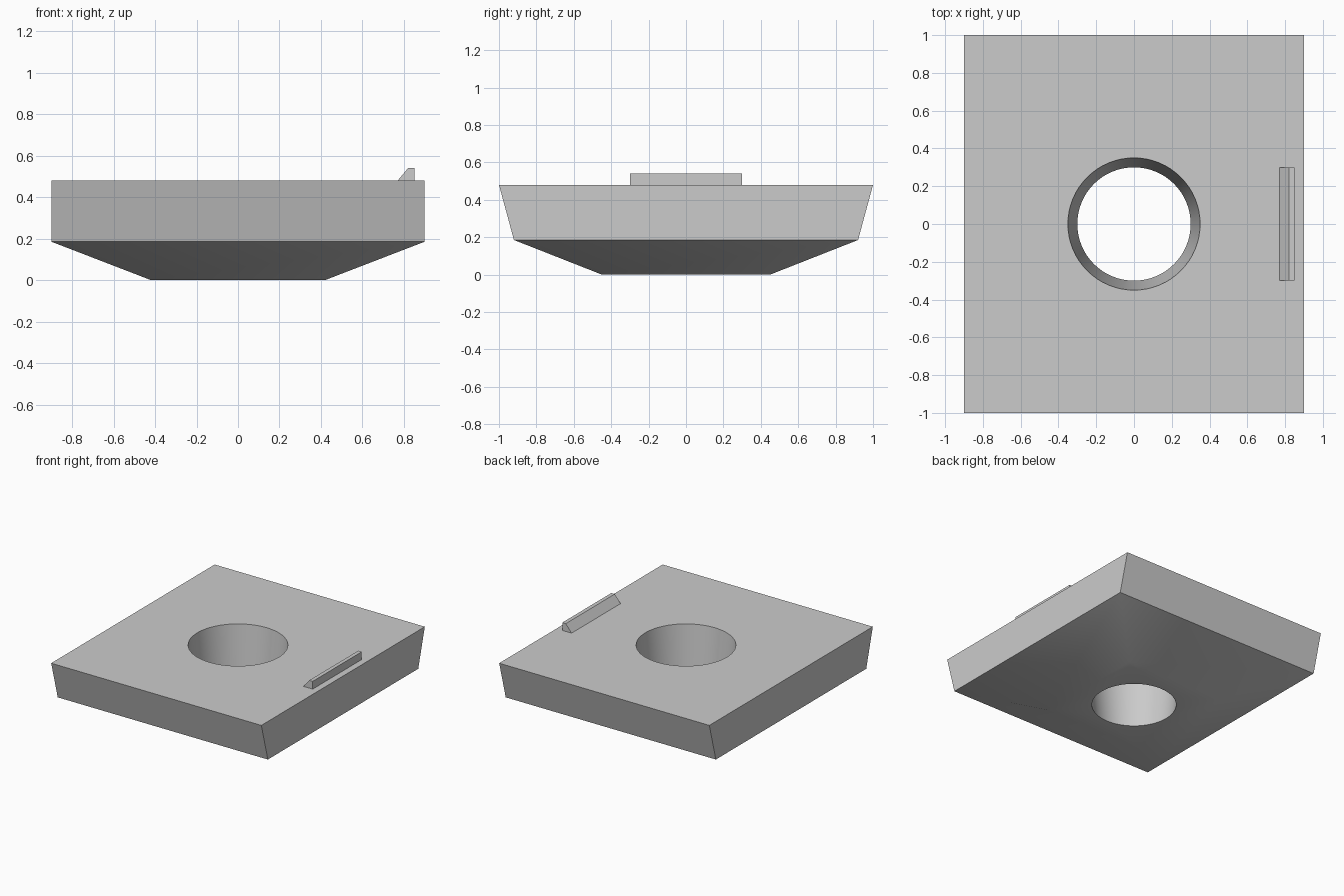
import bpy, bmesh, math

cube = bpy.data.objects.get("Cube")
if cube:
    bpy.data.objects.remove(cube, do_unlink=True)

grey = bpy.data.materials.new("plain_grey")
grey.use_nodes = True
grey.diffuse_color = (0.6, 0.6, 0.6, 1)
grey.node_tree.nodes["Principled BSDF"].inputs["Base Color"].default_value = (0.6, 0.6, 0.6, 1)

SEGMENTS = 64


def finish(name, bm):
    bmesh.ops.recalc_face_normals(bm, faces=bm.faces)
    mesh = bpy.data.meshes.new(name)
    bm.to_mesh(mesh)
    bm.free()
    mesh.materials.append(grey)
    obj = bpy.data.objects.new(name, mesh)
    bpy.context.collection.objects.link(obj)
    return obj


def bridge(bm, a, b):
    for i in range(len(a)):
        j = (i + 1) % len(a)
        bm.faces.new((a[i], a[j], b[j], b[i]))


# Body: rectangular rings stacked from the underside to the top
bm = bmesh.new()
rings = []
for hx, hy, z in [(0.42, 0.45, 0), (0.9, 0.92, 0.185), (0.9, 1.0, 0.48)]:
    rings.append([bm.verts.new((sx * hx, sy * hy, z))
                  for sx, sy in [(-1, -1), (1, -1), (1, 1), (-1, 1)]])
for low, high in zip(rings, rings[1:]):
    bridge(bm, low, high)
bm.faces.new(rings[0])
bm.faces.new(rings[-1])
body = finish("insert_body", bm)

# Tapered hole cutter, extended along its taper past both faces
bm = bmesh.new()
taper = 0.05 / 0.48
bmesh.ops.create_cone(bm, cap_ends=True, segments=SEGMENTS,
                      radius1=0.3 - 0.1 * taper, radius2=0.35 + 0.1 * taper, depth=0.68)
bmesh.ops.translate(bm, verts=bm.verts, vec=(0, 0, 0.24))
cutter = finish("hole_cutter", bm)
cutter.hide_render = True
cutter.hide_set(True)

cut = body.modifiers.new("centre_hole", 'BOOLEAN')
cut.operation = 'DIFFERENCE'
cut.solver = 'EXACT'
cut.object = cutter

# Bake the hole, then discard the cutter
bpy.context.view_layer.update()
graph = bpy.context.evaluated_depsgraph_get()
body_mesh = bpy.data.meshes.new_from_object(body.evaluated_get(graph))
body.modifiers.clear()
body.data = body_mesh
bpy.data.objects.remove(cutter, do_unlink=True)

# Raised wedge on the top face
bm = bmesh.new()
profile = [(0.77, 0.48), (0.82, 0.54), (0.85, 0.54), (0.85, 0.48)]
ends = [[bm.verts.new((x, y, z)) for x, z in profile] for y in (-0.3, 0.3)]
bridge(bm, *ends)
for end in ends:
    bm.faces.new(end)
finish("top_wedge", bm)

# Soft underside, crisp rims
bpy.ops.object.select_all(action='DESELECT')
body.select_set(True)
bpy.context.view_layer.objects.active = body
bpy.ops.object.shade_smooth_by_angle(angle=math.radians(35))
